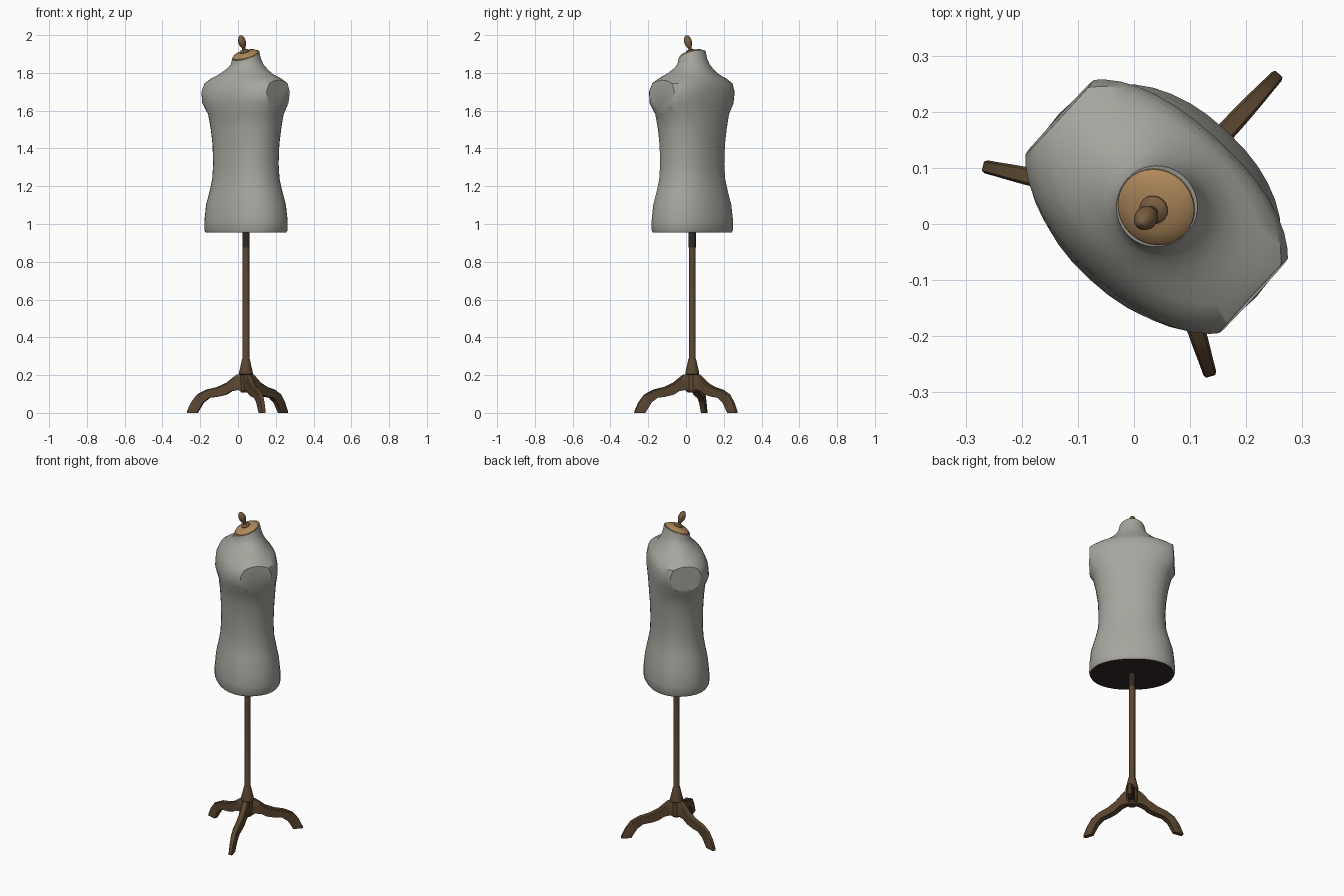
import bpy, bmesh, math
from mathutils import Matrix, Vector

if "Cube" in bpy.data.objects:
    bpy.data.objects.remove(bpy.data.objects["Cube"])

# The whole stand is turned about its pole; locally the front faces -y
PLACE = Matrix.Translation((0.042, 0.033, 0)) @ Matrix.Rotation(math.radians(-42.7), 4, 'Z')


def material(name, rgb):
    m = bpy.data.materials.new(name)
    m.diffuse_color = (*rgb, 1)
    m.use_nodes = True
    m.node_tree.nodes["Principled BSDF"].inputs["Base Color"].default_value = m.diffuse_color
    return m


CLOTH = material("grey cloth", (0.38, 0.375, 0.34))
DARK = material("dark underside", (0.03, 0.022, 0.018))
WOOD = material("dark wood", (0.105, 0.062, 0.03))
TAN = material("light wood", (0.43, 0.25, 0.105))
BROWN = material("finial wood", (0.19, 0.11, 0.052))


def finish(name, bm, mats, matrix=Matrix(), angle=35):
    bmesh.ops.recalc_face_normals(bm, faces=bm.faces)
    me = bpy.data.meshes.new(name)
    bm.to_mesh(me)
    bm.free()
    ob = bpy.data.objects.new(name, me)
    bpy.context.collection.objects.link(ob)
    for m in mats:
        me.materials.append(m)
    ob.matrix_world = PLACE @ matrix
    bpy.ops.object.select_all(action='DESELECT')
    ob.select_set(True)
    bpy.context.view_layer.objects.active = ob
    bpy.ops.object.shade_smooth_by_angle(angle=math.radians(angle))
    return ob


def loft(bm, loops):
    """Join rings of points with quads and close both ends."""
    rings = [[bm.verts.new(p) for p in loop] for loop in loops]
    n = len(rings[0])
    for a, b in zip(rings, rings[1:]):
        for i in range(n):
            j = (i + 1) % n
            bm.faces.new((a[i], a[j], b[j], b[i]))
    bm.faces.new(rings[0])
    bm.faces.new(rings[-1])


def lathe(name, profile, mat, matrix=Matrix(), sides=20):
    bm = bmesh.new()
    loft(bm, [[(r * math.cos(t), r * math.sin(t), z)
               for t in (2 * math.pi * i / sides for i in range(sides))]
              for r, z in profile])
    return finish(name, bm, [mat], matrix)


def section(z, a, front, back, n, tilt, sides=40):
    """Rounded oval torso section, with its own front and back depth."""
    pts = []
    for i in range(sides):
        t = 2 * math.pi * i / sides
        c, s = math.cos(t), math.sin(t)
        x = math.copysign(abs(c) ** (2 / n), c) * a
        y = math.copysign(abs(s) ** (2 / n), s) * (back if s > 0 else front)
        pts.append((x, y, z + tilt * y))
    return pts


# Torso: z, half width, front depth, back depth, squareness, tilt
SECTIONS = [
    (0.955, 0.233, 0.173, 0.173, 2.2, 0), (0.967, 0.240, 0.179, 0.180, 2.2, 0),
    (1.02, 0.239, 0.179, 0.181, 2.2, 0), (1.10, 0.230, 0.172, 0.173, 2.2, 0),
    (1.18, 0.206, 0.157, 0.158, 2.2, 0), (1.24, 0.192, 0.148, 0.147, 2.2, 0),
    (1.32, 0.187, 0.144, 0.143, 2.2, 0), (1.42, 0.191, 0.146, 0.146, 2.2, 0),
    (1.50, 0.203, 0.150, 0.151, 2.2, 0), (1.58, 0.221, 0.158, 0.156, 2.2, 0),
    (1.64, 0.257, 0.174, 0.159, 2.3, 0), (1.70, 0.268, 0.168, 0.159, 2.3, 0),
    (1.745, 0.256, 0.150, 0.153, 2.2, 0), (1.772, 0.218, 0.132, 0.138, 1.95, 0),
    (1.79, 0.175, 0.118, 0.124, 1.8, 0), (1.812, 0.134, 0.100, 0.108, 1.85, 0.03),
    (1.835, 0.098, 0.087, 0.090, 2, 0.12), (1.86, 0.080, 0.078, 0.078, 2, 0.28),
    (1.894, 0.072, 0.075, 0.070, 2, 0.40)]
bm = bmesh.new()
loft(bm, [section(*s) for s in SECTIONS])
# Slice off the arms to leave flat discs
for side in (1, -1):
    cut = bmesh.ops.bisect_plane(
        bm, geom=bm.verts[:] + bm.edges[:] + bm.faces[:], clear_outer=True,
        plane_co=(0.235 * side, 0, 1.69), plane_no=(side, 0, 0.03))
    rim = [e for e in cut["geom_cut"] if isinstance(e, bmesh.types.BMEdge)]
    bmesh.ops.holes_fill(bm, edges=rim, sides=0)
for f in bm.faces:
    if f.calc_center_median().z < 0.956:
        f.material_index = 1
finish("torso", bm, [CLOTH, DARK])

# Neck cap and finial, leaning forward with the cut of the neck
NECK = Matrix.Translation((0, -0.003, 1.893)) @ Matrix.Rotation(math.radians(21), 4, 'X')
lathe("neck_cap", [(0.071, -0.004), (0.070, 0.004), (0.060, 0.012), (0.042, 0.018),
                   (0.02, 0.021), (0.004, 0.022)], TAN, NECK, 32)
lathe("finial", [(0.026, 0.016), (0.026, 0.024), (0.020, 0.029), (0.010, 0.032),
                 (0.009, 0.042), (0.015, 0.052), (0.020, 0.068), (0.0205, 0.080),
                 (0.017, 0.096), (0.010, 0.108), (0.002, 0.113)], BROWN, NECK)

# Pole with its turned foot, and the dark socket under the torso
lathe("pole", [(0.024, 0.107), (0.030, 0.115), (0.031, 0.20), (0.037, 0.205), (0.036, 0.218),
               (0.027, 0.255), (0.021, 0.283), (0.018, 0.29), (0.018, 0.96)], WOOD)
lathe("pole_socket", [(0.0195, 0.875), (0.0195, 0.958)], DARK)

# Three curved legs: (top r, top z, bottom r, bottom z, half width)
LEG = [(0.010, 0.205, 0.010, 0.108, 0.019), (0.045, 0.204, 0.040, 0.122, 0.019),
       (0.070, 0.186, 0.078, 0.115, 0.019), (0.103, 0.160, 0.106, 0.097, 0.018),
       (0.154, 0.137, 0.150, 0.086, 0.018), (0.214, 0.123, 0.197, 0.080, 0.017),
       (0.263, 0.098, 0.230, 0.055, 0.015), (0.296, 0.056, 0.250, 0.022, 0.013),
       (0.318, 0.010, 0.263, 0.000, 0.012), (0.319, 0.000, 0.267, 0.000, 0.012)]
for k in range(3):
    bm = bmesh.new()
    loops = []
    for tr, tz, br, bz, w in LEG:
        top, bot = Vector((tr, 0, tz)), Vector((br, 0, bz))
        shoulder = top.lerp(bot, 0.12)
        loops.append([bot + Vector((0, w, 0)), shoulder + Vector((0, w, 0)),
                      top + Vector((0, w * 0.7, 0)), top - Vector((0, w * 0.7, 0)),
                      shoulder - Vector((0, w, 0)), bot - Vector((0, w, 0))])
    loft(bm, loops)
    finish(f"leg_{k + 1}", bm, [WOOD], Matrix.Rotation(math.radians(90 + 120 * k), 4, 'Z'), 30)
